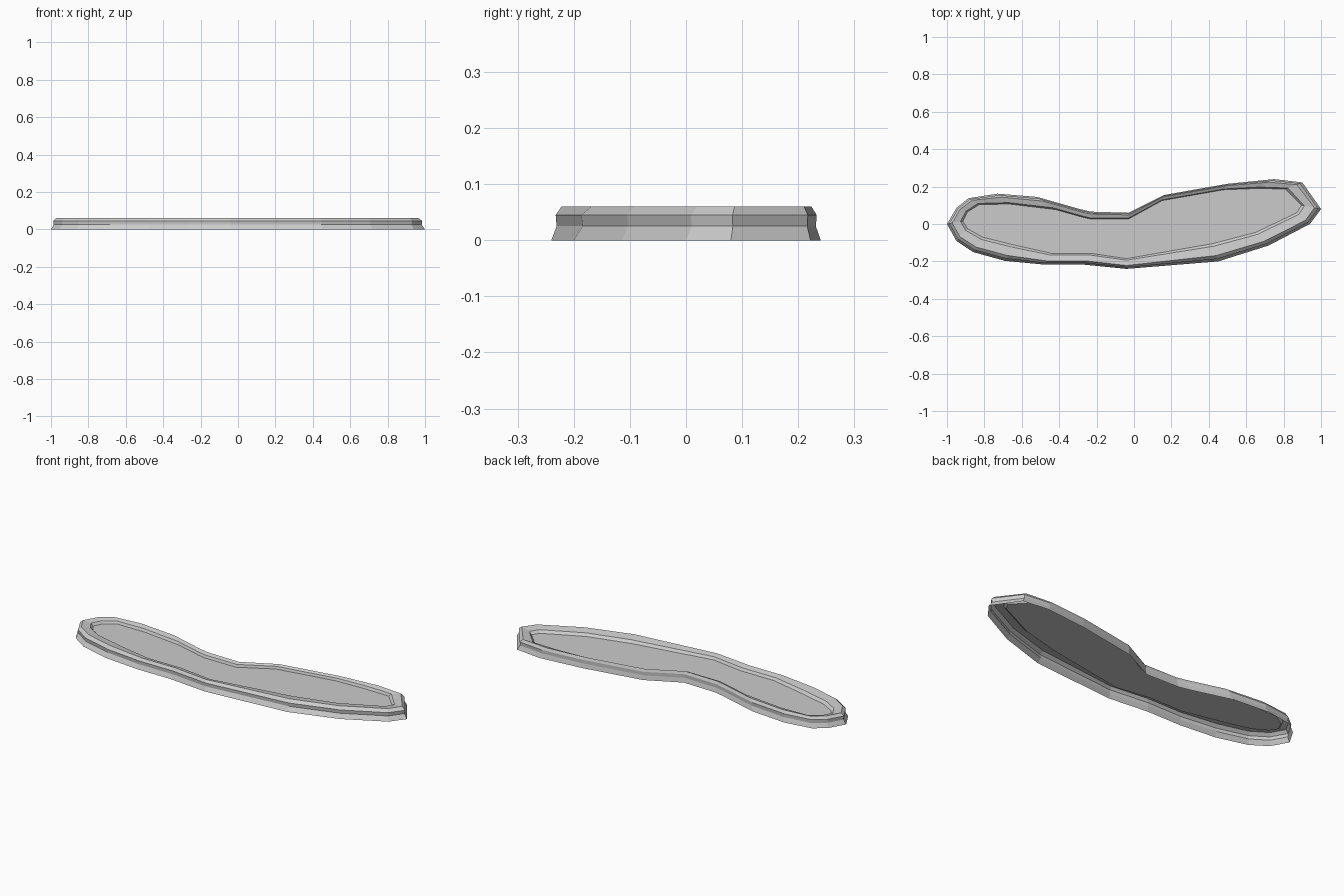
import bpy, bmesh

# Plan outline of the pond: foot of the rim and matching water's edge
OUTER = [(-1.0, 0.0), (-0.95, 0.085), (-0.885, 0.138), (-0.73, 0.162), (-0.52, 0.145),
         (-0.29, 0.08), (-0.23, 0.066), (-0.03, 0.06), (0.16, 0.155), (0.5, 0.215),
         (0.75, 0.24), (0.9, 0.222), (1.0, 0.08), (0.94, 0.0), (0.72, -0.115),
         (0.45, -0.2), (-0.04, -0.24), (-0.27, -0.217), (-0.48, -0.217),
         (-0.69, -0.197), (-0.86, -0.15), (-0.95, -0.09)]
INNER = [(-0.915, 0.015), (-0.89, 0.065), (-0.825, 0.105), (-0.66, 0.106), (-0.42, 0.077),
         (-0.27, 0.035), (-0.23, 0.026), (-0.03, 0.026), (0.15, 0.125), (0.48, 0.183),
         (0.66, 0.19), (0.81, 0.187), (0.895, 0.1), (0.87, 0.06), (0.65, -0.045),
         (0.42, -0.105), (-0.04, -0.185), (-0.23, -0.157), (-0.44, -0.157),
         (-0.65, -0.11), (-0.81, -0.07), (-0.89, -0.025)]

# Rim cross-section: (fraction from foot to water, height)
PROFILE = [(0, 0), (0.17, 0.025), (0.14, 0.045), (0.33, 0.06), (0.85, 0.052), (1, 0.038)]


def ring(bm, t, z):
    return [bm.verts.new((a[0] + (b[0] - a[0]) * t, a[1] + (b[1] - a[1]) * t, z))
            for a, b in zip(OUTER, INNER)]


def finish(name, bm):
    bmesh.ops.recalc_face_normals(bm, faces=bm.faces)
    mesh = bpy.data.meshes.new(name)
    bm.to_mesh(mesh)
    bm.free()
    bpy.context.collection.objects.link(bpy.data.objects.new(name, mesh))


# Hollow stone rim
bm = bmesh.new()
loops = [ring(bm, t, z) for t, z in PROFILE]
n = len(OUTER)
for low, high in zip(loops, loops[1:]):
    for i in range(n):
        j = (i + 1) % n
        bm.faces.new((low[j], low[i], high[i], high[j]))
finish("pond_rim", bm)

# Flat water surface
bm = bmesh.new()
face = bm.faces.new(ring(bm, 1, PROFILE[-1][1]))
face.normal_update()
if face.normal.z < 0:
    face.normal_flip()
mesh = bpy.data.meshes.new("water_surface")
bm.to_mesh(mesh)
bm.free()
bpy.context.collection.objects.link(bpy.data.objects.new("water_surface", mesh))
